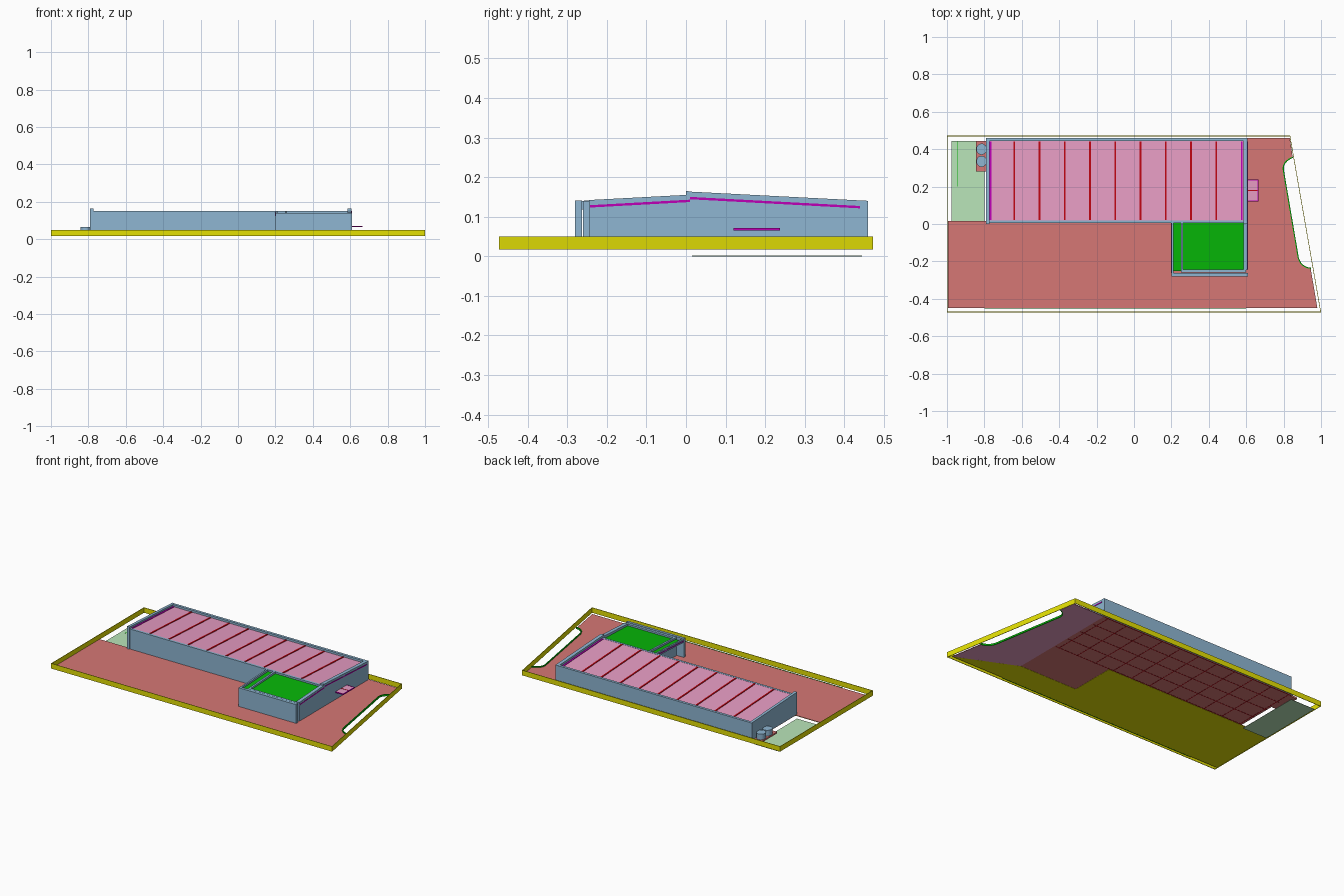
import bpy, bmesh, math
from mathutils import Vector

if "Cube" in bpy.data.objects:
    bpy.data.objects.remove(bpy.data.objects["Cube"])


def srgb(r, g, b):
    lin = lambda c: (c / 255 / 12.92) if c < 11 else ((c / 255 + 0.055) / 1.055) ** 2.4
    return (lin(r), lin(g), lin(b), 1)


def mat(name, *rgb):
    m = bpy.data.materials.new(name)
    m.diffuse_color = srgb(*rgb)
    m.use_nodes = True
    m.node_tree.nodes["Principled BSDF"].inputs["Base Color"].default_value = m.diffuse_color
    return m


YELLOW = mat("yellow", 228, 224, 4)
RED = mat("brick red", 214, 119, 117)
PINK = mat("pink", 236, 160, 200)
DARK = mat("dark red", 190, 4, 18)
GREEN = mat("green", 6, 184, 8)
BLUE = mat("blue grey", 142, 182, 210)
PALE = mat("pale green", 186, 230, 186)
MAGENTA = mat("magenta", 190, 0, 182)


def extrude(name, pts, vec, m):
    """Solid made by extruding a 3D outline along a vector."""
    bm = bmesh.new()
    a = [bm.verts.new(p) for p in pts]
    b = [bm.verts.new(Vector(p) + Vector(vec)) for p in pts]
    n = len(a)
    bm.faces.new(a)
    bm.faces.new(b[::-1])
    for i in range(n):
        bm.faces.new((a[i], a[(i + 1) % n], b[(i + 1) % n], b[i]))
    bmesh.ops.recalc_face_normals(bm, faces=bm.faces)
    me = bpy.data.meshes.new(name)
    bm.to_mesh(me)
    bm.free()
    me.materials.append(m)
    ob = bpy.data.objects.new(name, me)
    bpy.context.collection.objects.link(ob)
    return ob


def plan(name, pts, z0, z1, m):
    return extrude(name, [(x, y, z0) for x, y in pts], (0, 0, z1 - z0), m)


def side(name, pts, x0, x1, m):
    return extrude(name, [(x0, y, z) for y, z in pts], (x1 - x0, 0, 0), m)


def box(name, x0, x1, y0, y1, z0, z1, m):
    return plan(name, [(x0, y0), (x1, y0), (x1, y1), (x0, y1)], z0, z1, m)


def strip(name, path, w, z0, z1, m):
    """Thin wall pieces that follow a plan path."""
    for p, q in zip(path, path[1:]):
        p, q = Vector(p), Vector(q)
        d = (q - p).normalized()
        n = Vector((-d.y, d.x)) * w
        plan(name, [p, q, q + n, p + n], z0, z1, m)


def sloped(name, x0, x1, y0, z0, y1, z1, t, m):
    """Slab that slopes along y; z values are its top."""
    return side(name, [(y0, z0 - t), (y1, z1 - t), (y1, z1), (y0, z0)], x0, x1, m)


# perimeter wall around the plot
plot = [(-1, -0.472), (1, -0.472), (0.835, 0.472), (-1, 0.472), (-1, -0.472)]
strip("boundary_wall", plot, 0.003, 0.017, 0.05, YELLOW)


# paving with the two rounded driveway corners on the slanted side
def bend(p, c, q, n=6):
    p, c, q = Vector(p), Vector(c), Vector(q)
    return [tuple(p * (1 - t) ** 2 + c * 2 * t * (1 - t) + q * t * t)
            for t in [i / n for i in range(n + 1)]]


kerb = (bend((0.945, -0.24), (0.89, -0.235), (0.875, -0.18))
        + bend((0.795, 0.29), (0.79, 0.335), (0.848, 0.36)))
paving = [(-0.995, -0.448), (0.98, -0.448)] + kerb + [
    (0.833, 0.46), (-0.79, 0.46), (-0.79, 0.015), (-0.995, 0.015)]
plan("paving", paving, 0.0185, 0.021, RED)
strip("driveway_kerb", kerb, -0.006, 0.017, 0.028, GREEN)
box("front_kerb", -0.8, 0.6, -0.453, -0.448, 0.017, 0.022, GREEN)
plan("paving_underlay", [(-0.995, -0.448), (0.98, -0.448), (0.61, -0.28), (0.2, -0.28),
                         (0.2, 0.015), (-0.995, 0.015)], 0.0172, 0.0184, YELLOW)
plan("east_underlay", [(0.61, -0.28), (0.98, -0.448)] + kerb + [(0.833, 0.46), (0.61, 0.46)],
     0.0174, 0.0184, PINK)

# grid joints under the floor
for i in range(11):
    x = -0.775 + i * 0.135
    box("floor_joint", x - 0.002, x + 0.002, 0.015, 0.46, 0.0175, 0.0184, DARK)
for y in (0.02, 0.13, 0.24, 0.35, 0.455):
    box("floor_joint", -0.79, 0.6, y - 0.002, y + 0.002, 0.0175, 0.0184, DARK)

# main hall walls
B = 0.021
gable = [(0.0, B), (0.46, B), (0.46, 0.14), (0.015, 0.163), (0.0, 0.165)]
side("left_wall", gable, -0.79, -0.772, BLUE)
side("right_wall", [(-0.245, B), (0.46, B), (0.46, 0.14), (0.015, 0.163), (0.0, 0.165),
                    (0.0, 0.155), (-0.245, 0.142)], 0.585, 0.608, BLUE)
box("front_wall", -0.772, 0.585, 0.005, 0.02, B, 0.15, BLUE)
box("back_wall", -0.772, 0.585, 0.443, 0.46, B, 0.14, BLUE)

# hall roof, rafters and end trims
R0, R1 = 0.149, 0.127
sloped("hall_roof", -0.772, 0.585, 0.02, R0, 0.443, R1, 0.006, PINK)
for i in range(9):
    x = -0.64 + i * 0.135
    sloped("roof_rafter", x - 0.005, x + 0.005, 0.021, R0 + 0.003, 0.442, R1 + 0.003, 0.004, DARK)
for x in (-0.767, 0.576):
    sloped("roof_end_trim", x - 0.005, x + 0.005, 0.021, R0 + 0.003, 0.442, R1 + 0.003, 0.004, MAGENTA)
sloped("hall_side_trim", 0.608, 0.61, 0.01, 0.15, 0.44, 0.127, 0.006, MAGENTA)
sloped("wing_side_trim", 0.608, 0.61, -0.243, 0.129, 0.01, 0.143, 0.006, MAGENTA)

# front wing: screen wall, inner walls, roof and parapet
box("wing_screen_wall", 0.2, 0.61, -0.28, -0.263, B, 0.141, BLUE)
box("wing_front_wall", 0.25, 0.6, -0.26, -0.244, B, 0.14, BLUE)
side("wing_left_wall", [(-0.25, B), (0.005, B), (0.005, 0.152), (-0.25, 0.14)], 0.25, 0.262, BLUE)
sloped("wing_roof", 0.21, 0.585, -0.25, 0.129, 0.005, 0.139, 0.006, GREEN)
sloped("porch_fascia", 0.2, 0.21, -0.263, 0.14, 0.005, 0.152, 0.022, BLUE)
sloped("porch_trim", 0.198, 0.2, -0.263, 0.13, 0.005, 0.143, 0.005, MAGENTA)

# small canopy on the right wall
box("canopy", 0.608, 0.663, 0.122, 0.235, 0.066, 0.071, PINK)
strip("canopy_edge", [(0.61, 0.12), (0.665, 0.12), (0.665, 0.237), (0.61, 0.237)],
      0.005, 0.065, 0.072, MAGENTA)
box("canopy_rib", 0.608, 0.66, 0.176, 0.182, 0.071, 0.072, DARK)

# left yard: pad, tank base and two tanks
box("yard_pad", -0.975, -0.8, 0.015, 0.445, 0.0, 0.0015, PALE)
box("yard_joint", -0.947, -0.943, 0.2, 0.44, 0.0015, 0.002, GREEN)
box("tank_base", -0.845, -0.79, 0.28, 0.445, 0.02, 0.03, RED)
for y in (0.335, 0.4):
    ring = [(-0.815 + 0.028 * math.cos(a), y + 0.03 * math.sin(a))
            for a in [i * math.tau / 24 for i in range(24)]]
    plan("water_tank", ring, 0.03, 0.066, BLUE)
